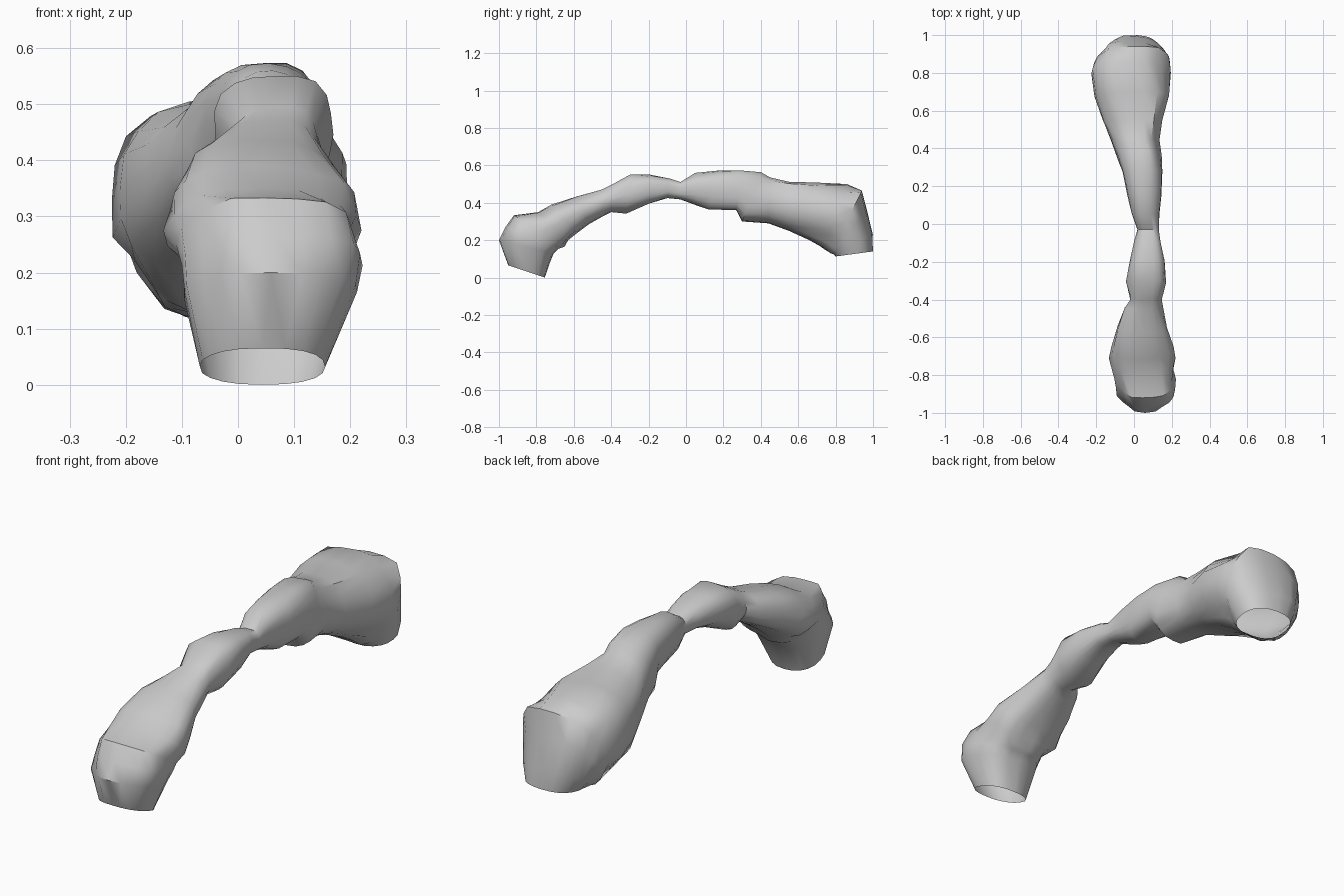
import bpy, bmesh, math
from mathutils import Vector, noise

if "Cube" in bpy.data.objects:
    bpy.data.objects.remove(bpy.data.objects["Cube"])

# Cross-sections along the arch: outer (y, z), inner (y, z), left x, right x
SECTIONS = [
    (-.95, .065, -.755, .00, -.068, .155),
    (-1.0, .20, -.71, .13, -.095, .212),
    (-.965, .27, -.68, .155, -.10, .222),
    (-.92, .333, -.65, .165, -.11, .205),
    (-.79, .35, -.63, .20, -.133, .22),
    (-.72, .39, -.58, .24, -.12, .21),
    (-.58, .435, -.52, .285, -.085, .175),
    (-.45, .47, -.44, .33, -.05, .155),
    (-.40, .495, -.40, .35, -.02, .147),
    (-.30, .55, -.32, .342, -.04, .17),
    (-.19, .55, -.20, .395, -.022, .162),
    (-.09, .53, -.10, .425, .00, .14),
    (-.03, .51, -.03, .418, .018, .13),
    (.05, .56, .06, .385, -.012, .135),
    (.18, .573, .12, .365, -.035, .145),
    (.28, .573, .27, .36, -.06, .15),
    (.40, .56, .30, .30, -.085, .148),
    (.45, .535, .44, .29, -.12, .135),
    (.55, .51, .55, .25, -.165, .15),
    (.70, .508, .66, .20, -.21, .185),
    (.86, .50, .74, .155, -.225, .195),
    (.94, .465, .775, .13, -.21, .19),
    (.965, .36, .788, .125, -.19, .175),
    (.995, .23, .796, .118, -.145, .155),
    (1.0, .14, .80, .113, -.10, .14),
]
SIDES = 20


def spow(v, e):
    return math.copysign(abs(v) ** e, v)


def ring(section, rough):
    """Rounded ring spanning the outer and inner points, lightly weathered."""
    oy, oz, iy, iz, xl, xr = section
    outer, inner = Vector((0, oy, oz)), Vector((0, iy, iz))
    mid, half = (outer + inner) / 2, (outer - inner) / 2
    points = []
    for k in range(SIDES):
        a = 2 * math.pi * k / SIDES
        c, s = spow(math.cos(a), .86), spow(math.sin(a), .86)
        radial = Vector(((xr - xl) / 2 * c, 0, 0)) + half * s
        p = mid + radial + Vector(((xl + xr) / 2, 0, 0))
        # weathering fades out at the measured extremes
        fade = abs(math.sin(2 * a))
        p += radial * (rough * fade * noise.noise(p * 9))
        points.append(p)
    return points


# Rock arch: lofted shell, open under both feet
bm = bmesh.new()
last = len(SECTIONS) - 1
rings = [[bm.verts.new(p) for p in ring(s, 0.05 if i in (0, last) else 0.22)]
         for i, s in enumerate(SECTIONS)]
for a, b in zip(rings, rings[1:]):
    for k in range(SIDES):
        n = (k + 1) % SIDES
        bm.faces.new((a[k], a[n], b[n], b[k]))
bmesh.ops.recalc_face_normals(bm, faces=bm.faces)
mesh = bpy.data.meshes.new("rock_arch")
bm.to_mesh(mesh)
bm.free()
arch = bpy.data.objects.new("rock_arch", mesh)
bpy.context.collection.objects.link(arch)

# Smooth weathered faces with crisp creases
bpy.context.view_layer.objects.active = arch
arch.select_set(True)
bpy.ops.object.shade_smooth_by_angle(angle=math.radians(40))
